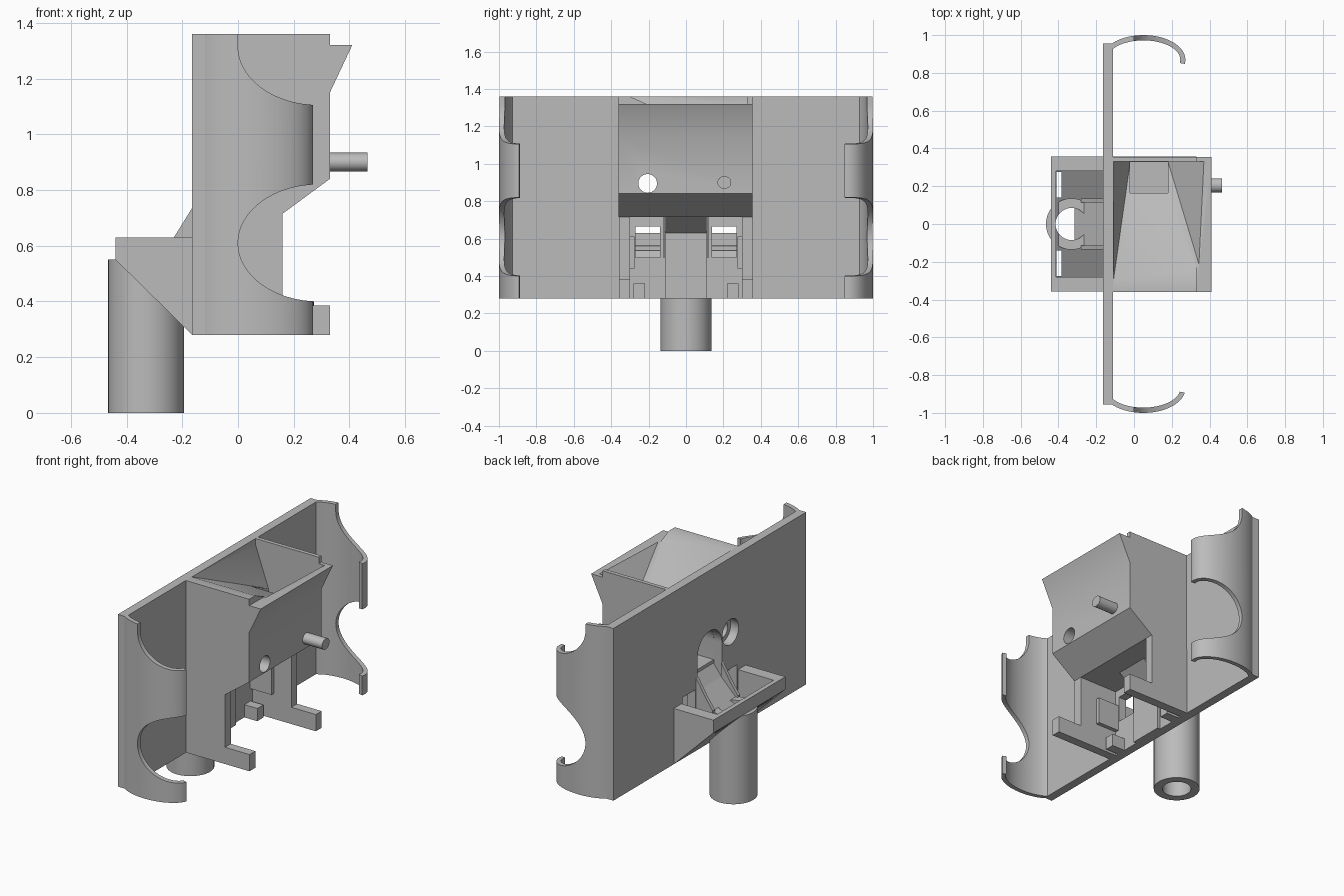
import bpy, bmesh, math

if "Cube" in bpy.data.objects:
    bpy.data.objects.remove(bpy.data.objects["Cube"])

grey = bpy.data.materials.new("plain grey")
grey.use_nodes = True
grey.diffuse_color = (0.5, 0.5, 0.5, 1)
grey.node_tree.nodes["Principled BSDF"].inputs["Base Color"].default_value = (0.5, 0.5, 0.5, 1)


def finish(name, bm):
    bmesh.ops.recalc_face_normals(bm, faces=bm.faces[:])
    me = bpy.data.meshes.new(name)
    bm.to_mesh(me)
    bm.free()
    me.materials.append(grey)
    ob = bpy.data.objects.new(name, me)
    bpy.context.collection.objects.link(ob)
    return ob


def prism(name, pts, axis, lo, hi):
    """Extrude a flat outline along one axis from lo to hi."""
    place = {"x": lambda a, b, t: (t, a, b),
             "y": lambda a, b, t: (a, t, b),
             "z": lambda a, b, t: (a, b, t)}[axis]
    bm = bmesh.new()
    ends = [[bm.verts.new(place(a, b, t)) for a, b in pts] for t in (lo, hi)]
    for ring in ends:
        bm.faces.new(ring)
    n = len(pts)
    for i in range(n):
        j = (i + 1) % n
        bm.faces.new((ends[0][i], ends[0][j], ends[1][j], ends[1][i]))
    return finish(name, bm)


def box(name, x, y, z):
    return prism(name, [(x[0], y[0]), (x[1], y[0]), (x[1], y[1]), (x[0], y[1])], "z", *z)


def oval(cx, cy, rx, ry, start=0, end=360, n=48):
    steps = n if end - start == 360 else n + 1
    angles = [math.radians(start + (end - start) * i / n) for i in range(steps)]
    return [(cx + rx * math.cos(a), cy + ry * math.sin(a)) for a in angles]


def hull(name, pts):
    bm = bmesh.new()
    for p in pts:
        bm.verts.new(p)
    bmesh.ops.convex_hull(bm, input=bm.verts[:])
    return finish(name, bm)


def cut(ob, *cutters):
    for c in cutters:
        mod = ob.modifiers.new("cut", "BOOLEAN")
        mod.operation, mod.solver, mod.object = "DIFFERENCE", "EXACT", c
        bpy.context.view_layer.objects.active = ob
        bpy.ops.object.modifier_apply(modifier=mod.name)
        bpy.data.objects.remove(c)


def smooth(ob):
    bpy.ops.object.select_all(action="DESELECT")
    ob.select_set(True)
    bpy.context.view_layer.objects.active = ob
    bpy.ops.object.shade_smooth_by_angle(angle=math.radians(30))


# Long upright plate with arched chute opening, shaft hole and two windows
plate = box("back_plate", (-0.165, -0.11), (-0.955, 0.955), (0.28, 1.36))
arch = oval(0, 0.86, 0.12, 0.12, 0, 180, 24) + [(-0.12, 0.5), (0.12, 0.5)]
cut(plate, prism("arch_cutter", arch, "x", -0.2, -0.08),
    prism("shaft_cutter", oval(-0.205, 0.895, 0.08, 0.08), "x", -0.2, -0.08))
for s in (-1, 1):
    ys = sorted((s * 0.14, s * 0.27))
    cut(plate, box("window_cutter", (-0.2, -0.08), ys, (0.5, 0.665)))
smooth(plate)

# Curled end arms with rounded finger notches
for s, side, last in ((1, "rear", -10), (-1, "front", 10)):
    outer = oval(0.05, 0.87, 0.222, 0.13, last, 146, 32)
    inner = oval(0.05, 0.87, 0.195, 0.102, last, 146, 32)
    outline = [(x, s * y) for x, y in outer + inner[::-1]]
    arm = prism(side + "_arm", outline, "z", 0.28, 1.36)
    for z in (0.61, 1.315):
        notch = oval(0.29, z, 0.29, 0.21, 90, 270, 32) + [(0.4, z - 0.21), (0.4, z + 0.21)]
        if z > 1:
            notch = oval(0.29, z, 0.29, 0.21, 180, 270, 24) + [(0.4, z - 0.21), (0.4, 1.4), (0, 1.4)]
        cut(arm, prism("notch_cutter", notch, "y", -1.1, 1.1))
    smooth(arm)

# Hopper body with overhanging lip and sloped belly
body = prism("hopper", [(-0.11, 1.36), (0.33, 1.36), (0.33, 1.32), (0.41, 1.32), (0.33, 1.15),
                        (0.33, 0.84), (0.16, 0.715), (-0.11, 0.715)], "y", -0.36, 0.355)
funnel = hull("funnel_cutter", [(x, y, z) for x in (-0.109, 0.37)
                                for y, z in ((-0.3, 1.36), (-0.3, 1.4), (0.33, 1.4), (0.33, 1.32))]
              + [(-0.02, 0.33, 1.07), (0.18, 0.33, 1.07)])
cut(body, funnel,
    box("drop_cutter", (-0.02, 0.18), (0.165, 0.329), (0.92, 1.25)),
    prism("shaft_cutter", oval(-0.205, 0.895, 0.05, 0.05), "x", -0.2, 0.5),
    prism("chute_cutter", oval(0, 0.86, 0.119, 0.119, 0, 180, 24) + [(-0.119, 0.74), (0.119, 0.74)],
          "x", -0.2, 0.06))
smooth(body)

# Pivot pin
pin = prism("pivot_pin", oval(0.205, 0.9, 0.037, 0.034, 0, 360, 24), "x", 0.3, 0.465)
smooth(pin)

# Lower side walls with feet, guide bars and ledges
for s, side in ((1, "rear"), (-1, "front")):
    prism(side + "_side_wall", [(-0.11, 0.716), (0.16, 0.716), (0.16, 0.385), (0.33, 0.385),
                                (0.33, 0.28), (-0.11, 0.28)], "y", *sorted((s * 0.3, s * 0.357)))
    box(side + "_guide_bar", (-0.11, -0.02), sorted((s * 0.22, s * 0.28)), (0.28, 0.36))
    box(side + "_ledge", (-0.11, 0.04), sorted((s * 0.275, s * 0.3)), (0.44, 0.61))

# Closed channel behind the chute
prism("chute_back", [(-0.11, 0.28), (-0.09, 0.28), (-0.09, 0.63), (0.02, 0.716), (-0.11, 0.716)],
      "y", -0.11, 0.11)

# Wedge-shaped tray on the back of the plate
tray = prism("tray", [(-0.44, 0.63), (-0.165, 0.63), (-0.165, 0.28), (-0.44, 0.55)], "y", -0.357, 0.357)
cut(tray, prism("tray_cutter", [(-0.412, 0.7), (-0.16, 0.7), (-0.16, 0.315), (-0.412, 0.562)],
                "y", -0.28, 0.28))
for s in (-1, 1):
    cut(tray, box("slot_cutter", (-0.411, -0.385), sorted((s * 0.14, s * 0.275)), (0.4, 0.6)))
cut(tray, prism("bore_cutter", oval(-0.33, 0, 0.085, 0.085), "z", 0.2, 0.8))

# Outlet tube
tube = prism("outlet_tube", oval(-0.33, 0, 0.136, 0.136), "z", 0, 0.55)
cut(tube, prism("bore_cutter", oval(-0.33, 0, 0.085, 0.085), "z", -0.1, 0.8))
# Keep the tube clear of the plate and below the tray floor
cut(tube, prism("trim_cutter", [(-0.195, 0.318), (-0.1, 0.25), (-0.1, 0.7), (-0.195, 0.7)], "y", -0.3, 0.3))
smooth(tube)

# Slide into the tube, with a guide rib on each side
prism("slide", [(-0.11, 0.72), (-0.165, 0.65), (-0.315, 0.5), (-0.315, 0.45), (-0.165, 0.3), (-0.11, 0.3)],
      "y", -0.115, 0.115)
for s, side in ((1, "rear"), (-1, "front")):
    prism(side + "_slide_rib", [(-0.165, 0.735), (-0.23, 0.63), (-0.28, 0.56), (-0.28, 0.42), (-0.165, 0.31)],
          "y", *sorted((s * 0.113, s * 0.135)))
